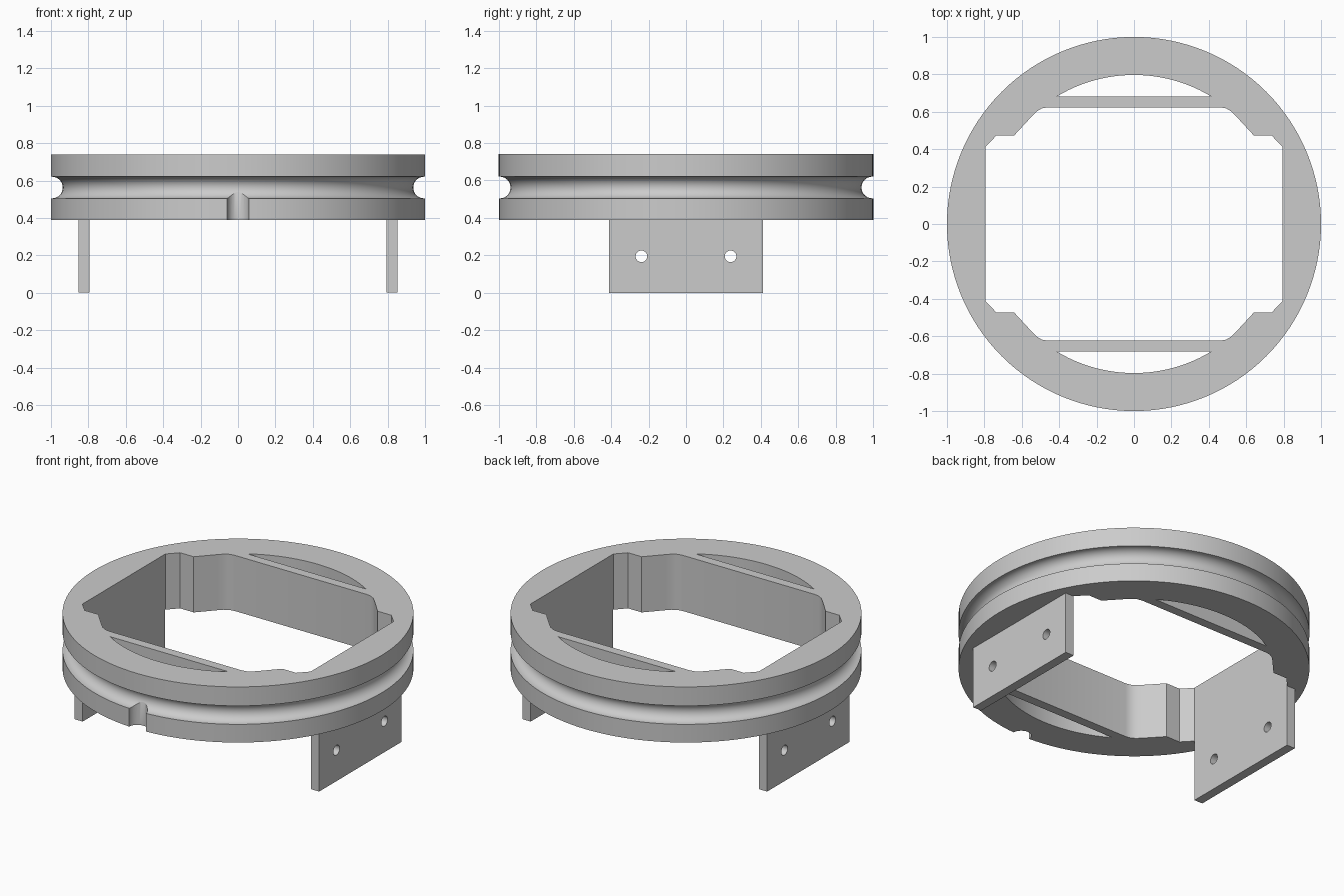
import bpy, bmesh
from math import sin, cos, pi, asin, sqrt

if "Cube" in bpy.data.objects:
    bpy.data.objects.remove(bpy.data.objects["Cube"], do_unlink=True)

BOTTOM, TOP, MID = 0.39, 0.74, 0.5625   # ring heights and groove centre
GROOVE_R = 0.058

grey = bpy.data.materials.new("light grey")
grey.use_nodes = True
grey.diffuse_color = (0.6, 0.6, 0.6, 1)
grey.node_tree.nodes["Principled BSDF"].inputs["Base Color"].default_value = (0.6, 0.6, 0.6, 1)


def loft(name, rings):
    """Closed solid through equal-length loops of points, capped at both ends."""
    bm = bmesh.new()
    loops = [[bm.verts.new(p) for p in ring] for ring in rings]
    n = len(loops[0])
    for a, b in zip(loops, loops[1:]):
        for i in range(n):
            j = (i + 1) % n
            bm.faces.new((a[i], a[j], b[j], b[i]))
    bm.faces.new(loops[0])
    bm.faces.new(loops[-1])
    bmesh.ops.recalc_face_normals(bm, faces=bm.faces)
    mesh = bpy.data.meshes.new(name)
    bm.to_mesh(mesh)
    bm.free()
    mesh.materials.append(grey)
    obj = bpy.data.objects.new(name, mesh)
    bpy.context.collection.objects.link(obj)
    return obj


def prism(name, outline, z0, z1):
    return loft(name, [[(x, y, z) for x, y in outline] for z in (z0, z1)])


def circle(r, n, cx=0, cy=0):
    return [(cx + r * cos(2 * pi * i / n), cy + r * sin(2 * pi * i / n)) for i in range(n)]


def cut(obj, cutters):
    """Subtract the cutters, bake the result and remove the cutters."""
    for c in cutters:
        c.hide_render = True
        mod = obj.modifiers.new("cut", 'BOOLEAN')
        mod.operation, mod.solver, mod.object = 'DIFFERENCE', 'EXACT', c
    bpy.context.view_layer.update()
    baked = bpy.data.meshes.new_from_object(
        obj.evaluated_get(bpy.context.evaluated_depsgraph_get()))
    obj.modifiers.clear()
    obj.data = baked
    for c in cutters:
        bpy.data.objects.remove(c, do_unlink=True)
    bpy.ops.object.select_all(action='DESELECT')
    obj.select_set(True)
    bpy.context.view_layer.objects.active = obj
    bpy.ops.object.shade_smooth_by_angle(angle=pi / 6)


# Grooved disc: rim profile with a round rope groove
profile = [(1, BOTTOM), (1, MID - GROOVE_R)]
for i in range(17):
    a = -pi / 2 + pi * i / 16
    profile.append((0.995 - GROOVE_R * cos(a), MID + GROOVE_R * sin(a)))
profile += [(1, MID + GROOVE_R), (1, TOP)]
ring = loft("grooved_ring", [[(x, y, z) for x, y in circle(r, 128)] for r, z in profile])

# Central opening: one quarter of the outline, mirrored to the other three
quarter = [(0.794, 0.412), (0.735, 0.474), (0.64, 0.474), (0.545, 0.577),
           (0.52, 0.602), (0.493, 0.618), (0.46, 0.624)]
half = quarter + [(-x, y) for x, y in reversed(quarter)]
opening = half + [(-x, -y) for x, y in half]
cutters = [prism("opening_cutter", opening, 0.2, 0.9)]

# Crescent slots at front and back
CHORD, ARC = 0.682, 0.797
end = asin(sqrt(ARC ** 2 - CHORD ** 2) / ARC)
for side in (1, -1):
    arc = [(ARC * sin(t), side * ARC * cos(t))
           for t in (end * (i / 12 - 1) for i in range(25))]
    cutters.append(prism("slot_cutter", arc, 0.2, 0.9))

# Rounded notch in the lower front rim
cutters.append(prism("notch_cutter", circle(GROOVE_R, 32, 0, -1), 0.2, MID))
cut(ring, cutters)

# Mounting plates with two screw holes each
for label, side in (("left", 1), ("right", -1)):
    x0, x1 = side * 0.794, side * 0.852
    plate = prism(label + "_mounting_plate",
                  [(x0, -0.41), (x1, -0.41), (x1, 0.41), (x0, 0.41)], 0, BOTTOM)
    holes = [loft("hole_cutter", [[(x, y, z) for y, z in circle(0.031, 32, cy, 0.195)]
                                  for x in (side * 0.7, side * 0.95)])
             for cy in (-0.238, 0.238)]
    cut(plate, holes)
